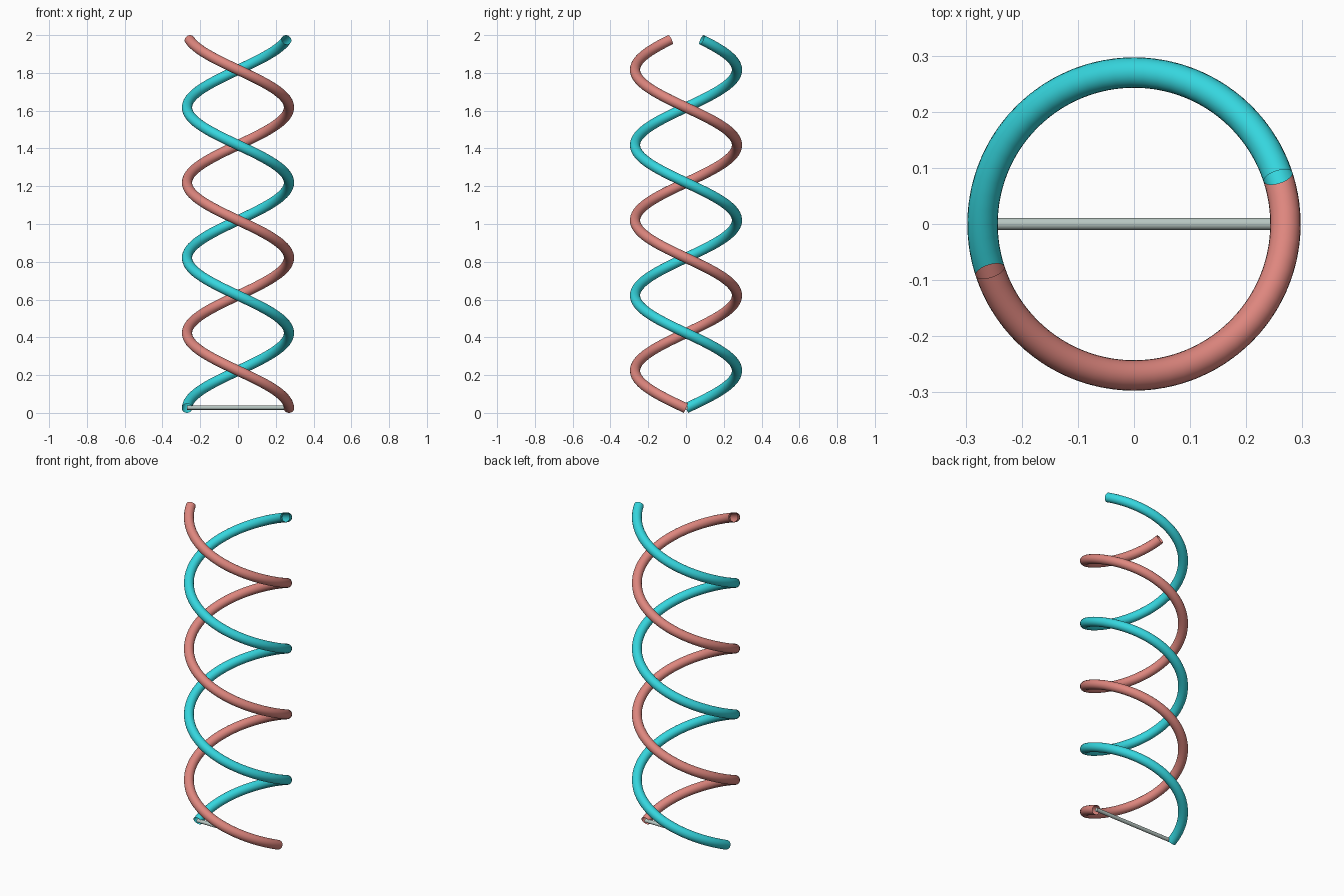
import bpy, bmesh, math
from mathutils import Matrix, Vector

default = bpy.data.objects.get("Cube")
if default:
    bpy.data.objects.remove(default, do_unlink=True)

RADIUS = 0.27        # helix centre line
TUBE = 0.027         # strand thickness
TURNS = 2.45
BOTTOM, TOP = 0.0245, 1.9755
RISE = TOP - BOTTOM
STEPS = 160


def material(name, rgb):
    mat = bpy.data.materials.new(name)
    mat.use_nodes = True
    color = (*rgb, 1.0)
    mat.diffuse_color = color
    mat.node_tree.nodes["Principled BSDF"].inputs["Base Color"].default_value = color
    return mat


def finish(bm, name, mat):
    bmesh.ops.recalc_face_normals(bm, faces=bm.faces)
    for face in bm.faces:
        face.smooth = len(face.verts) == 4
    mesh = bpy.data.meshes.new(name)
    bm.to_mesh(mesh)
    bm.free()
    mesh.materials.append(mat)
    obj = bpy.data.objects.new(name, mesh)
    bpy.context.collection.objects.link(obj)
    return obj


def strand(name, mat, start_angle):
    """Open-ended tube: a ring square to the path, spun clockwise while rising."""
    bm = bmesh.new()
    slope = math.atan2(RISE / TURNS, math.tau * RADIUS)
    place = (Matrix.Rotation(start_angle, 4, 'Z')
             @ Matrix.Translation((RADIUS, 0, BOTTOM))
             @ Matrix.Rotation(math.pi / 2 - slope, 4, 'X'))
    bmesh.ops.create_circle(bm, segments=24, radius=TUBE, matrix=place)
    bmesh.ops.spin(bm, geom=bm.verts[:] + bm.edges[:], cent=(0, 0, 0),
                   axis=(0, 0, -1), angle=TURNS * math.tau, steps=STEPS,
                   dvec=Vector((0, 0, RISE / STEPS)))
    return finish(bm, name, mat)


# Two intertwined strands, half a turn apart
strand("pink_strand", material("soft pink", (0.73, 0.24, 0.21)), 0)
strand("cyan_strand", material("bright cyan", (0.036, 0.67, 0.73)), math.pi)

# Thin rung joining the lower ends
bm = bmesh.new()
bmesh.ops.create_cone(bm, cap_ends=True, segments=24, radius1=0.011, radius2=0.011,
                      depth=2 * RADIUS,
                      matrix=Matrix.Translation((0, 0, BOTTOM + 0.003))
                      @ Matrix.Rotation(math.pi / 2, 4, 'Y'))
finish(bm, "base_rung", material("pale grey", (0.48, 0.57, 0.54)))
